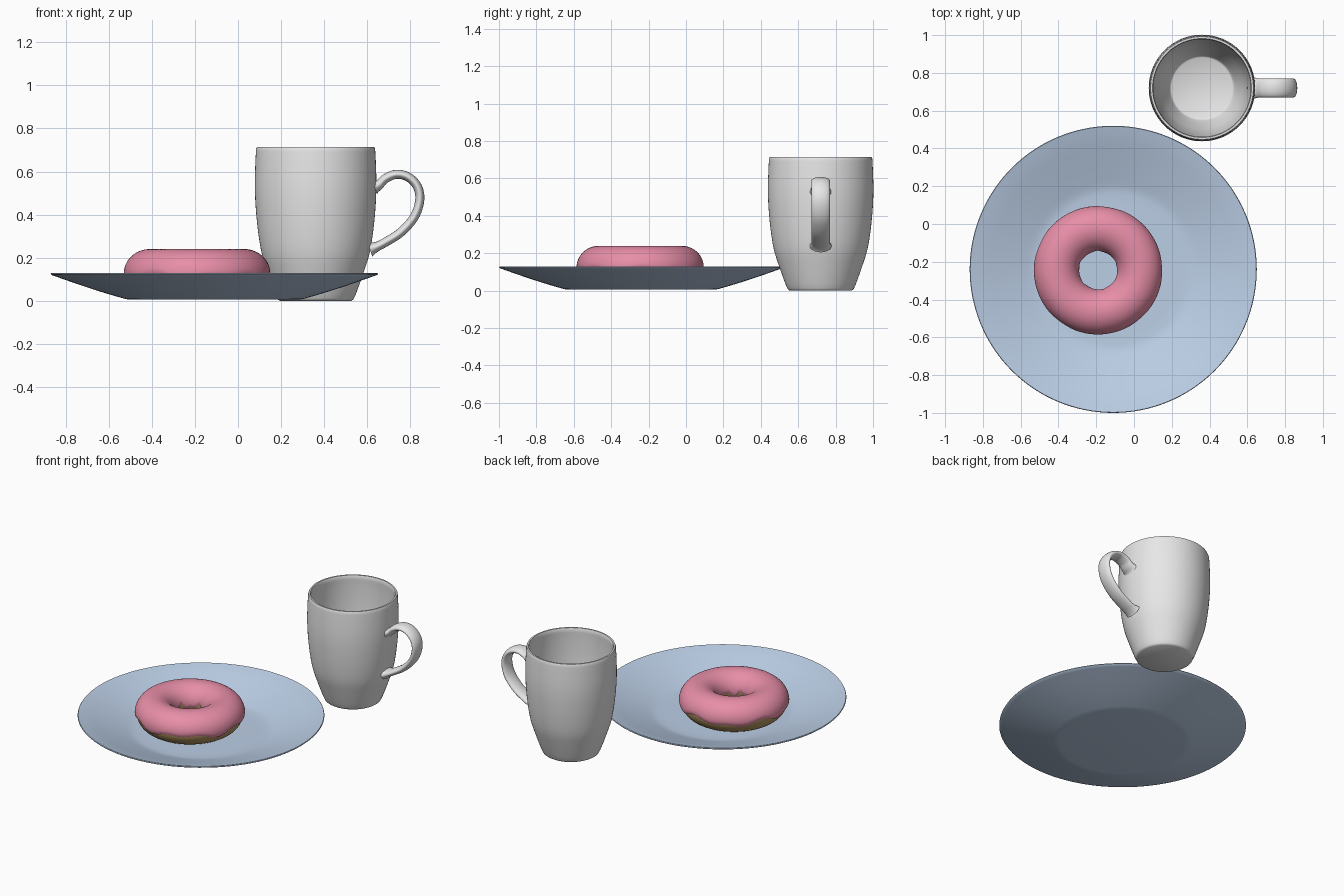
import bpy, bmesh, math
from mathutils import Vector

if "Cube" in bpy.data.objects:
    bpy.data.objects.remove(bpy.data.objects["Cube"])

TAU = 2 * math.pi


def material(name, rgb):
    m = bpy.data.materials.new(name)
    m.diffuse_color = (*rgb, 1)
    m.use_nodes = True
    m.node_tree.nodes["Principled BSDF"].inputs["Base Color"].default_value = m.diffuse_color
    return m


WHITE = material("white_ceramic", (0.8, 0.8, 0.8))
BLUE = material("pale_blue_ceramic", (0.50, 0.62, 0.79))
PINK = material("pink_icing", (0.80, 0.27, 0.39))
DOUGH = material("baked_dough", (0.45, 0.30, 0.12))


def smooth_path(pts, steps):
    """Catmull-Rom curve through the points."""
    p = [Vector(q) for q in pts]
    p = [2 * p[0] - p[1]] + p + [2 * p[-1] - p[-2]]
    out = []
    for i in range(1, len(p) - 2):
        a, b, c, d = p[i - 1:i + 3]
        for s in range(steps):
            t = s / steps
            out.append(0.5 * (2 * b + (c - a) * t + (2 * a - 5 * b + 4 * c - d) * t * t
                              + (3 * b - a - 3 * c + d) * t ** 3))
    return out + [p[-2]]


def skin(name, rings, mat, loop=False, caps=False, angle=40):
    """Join closed rings of points into a smooth surface."""
    bm = bmesh.new()
    vs = [[bm.verts.new(q) for q in ring] for ring in rings]
    n = len(vs[0])
    for i in range(len(vs) if loop else len(vs) - 1):
        a, b = vs[i], vs[(i + 1) % len(vs)]
        for j in range(n):
            k = (j + 1) % n
            bm.faces.new((a[j], a[k], b[k], b[j]))
    if caps:
        bm.faces.new(vs[0][::-1])
        bm.faces.new(vs[-1])
    bmesh.ops.recalc_face_normals(bm, faces=bm.faces)
    me = bpy.data.meshes.new(name)
    bm.to_mesh(me)
    bm.free()
    me.materials.append(mat)
    ob = bpy.data.objects.new(name, me)
    bpy.context.collection.objects.link(ob)
    bpy.ops.object.select_all(action='DESELECT')
    ob.select_set(True)
    bpy.context.view_layer.objects.active = ob
    bpy.ops.object.shade_smooth_by_angle(angle=math.radians(angle))
    return ob


def lathe(name, profile, centre, mat, segs=96):
    """Spin (radius, z) points about a vertical axis, capping both ends."""
    rings = [[(centre[0] + r * math.cos(TAU * j / segs),
               centre[1] + r * math.sin(TAU * j / segs), z) for j in range(segs)]
             for r, z in profile]
    return skin(name, rings, mat, caps=True)


# Plate: flat foot, sloping wide rim, shallow well
under = smooth_path([(0.41, 0.008), (0.50, 0.034), (0.60, 0.066), (0.69, 0.097), (0.755, 0.120)], 4)
upper = smooth_path([(0.757, 0.130), (0.69, 0.111), (0.60, 0.081), (0.50, 0.048),
                     (0.43, 0.027), (0.38, 0.022), (0.33, 0.021)], 4)
lathe("plate", [(0.39, 0.006)] + [tuple(q) for q in under] + [(0.76, 0.125)]
      + [tuple(q) for q in upper], (-0.11, -0.24), BLUE, 128)

# Mug: tapered body with a hollow inside and a rounded lip
MUG = (0.36, 0.72)
outer = smooth_path([(0.175, 0.006), (0.19, 0.04), (0.222, 0.13), (0.25, 0.22), (0.268, 0.33),
                     (0.279, 0.45), (0.282, 0.55), (0.279, 0.65), (0.276, 0.705)], 4)
inner = smooth_path([(0.258, 0.705), (0.261, 0.62), (0.260, 0.50), (0.250, 0.35),
                     (0.230, 0.22), (0.200, 0.12), (0.172, 0.05), (0.160, 0.038)], 4)
lathe("mug_body", [(0.165, 0.0)] + [tuple(q) for q in outer] + [(0.272, 0.714), (0.262, 0.714)]
      + [tuple(q) for q in inner], MUG, WHITE)

# Mug handle: flat oval section swept along an ear shape, flared at both ends
path = smooth_path([(0.632, 0.530), (0.655, 0.540), (0.685, 0.568), (0.735, 0.587), (0.790, 0.574),
                    (0.832, 0.530), (0.843, 0.468), (0.818, 0.390), (0.755, 0.318),
                    (0.680, 0.270), (0.640, 0.250), (0.611, 0.240)], 6)
rings = []
for i, p in enumerate(path):
    t = (path[min(i + 1, len(path) - 1)] - path[max(i - 1, 0)]).normalized()
    end = min(i, len(path) - 1 - i)
    flare = max(0, 1 - end / 10) ** 2
    h, w = 0.021 + 0.016 * flare, 0.050 + 0.008 * flare
    rings.append([(p.x - t.y * h * math.cos(TAU * j / 24), MUG[1] + w * math.sin(TAU * j / 24),
                   p.y + t.x * h * math.cos(TAU * j / 24)) for j in range(24)])
skin("mug_handle", rings, WHITE, caps=True)

# Doughnut
DX, DY, DZ, R = -0.19, -0.245, 0.125, 0.22


def ring_point(u, v, r):
    d = R + r * math.cos(v)
    return (DX + d * math.cos(u), DY + d * math.sin(u), DZ + r * 0.96 * math.sin(v))


SEG = 128
skin("doughnut", [[ring_point(TAU * i / SEG, TAU * j / 40, 0.108) for j in range(40)]
                  for i in range(SEG)], DOUGH, loop=True)

# Icing: shell over the top with wavy outer and inner edges
rings = []
for i in range(SEG):
    u = TAU * i / SEG
    lo = math.radians(-9 + 6 * math.sin(5 * u + 0.6) + 5 * math.sin(9 * u + 2.0))
    hi = math.radians(186 + 7 * math.sin(6 * u + 1.0) + 5 * math.sin(11 * u))
    ring = [ring_point(u, lo + 0.03, 0.100)]
    for k in range(33):
        f = k / 32
        lip = 0.006 * max(0, 1 - min(k, 32 - k) / 2) ** 2
        ring.append(ring_point(u, lo + (hi - lo) * f, 0.120 - lip))
    ring += [ring_point(u, hi - 0.03 - (hi - lo - 0.06) * k / 16, 0.100) for k in range(16)]
    rings.append(ring)
skin("icing", rings, PINK, loop=True, angle=50)
